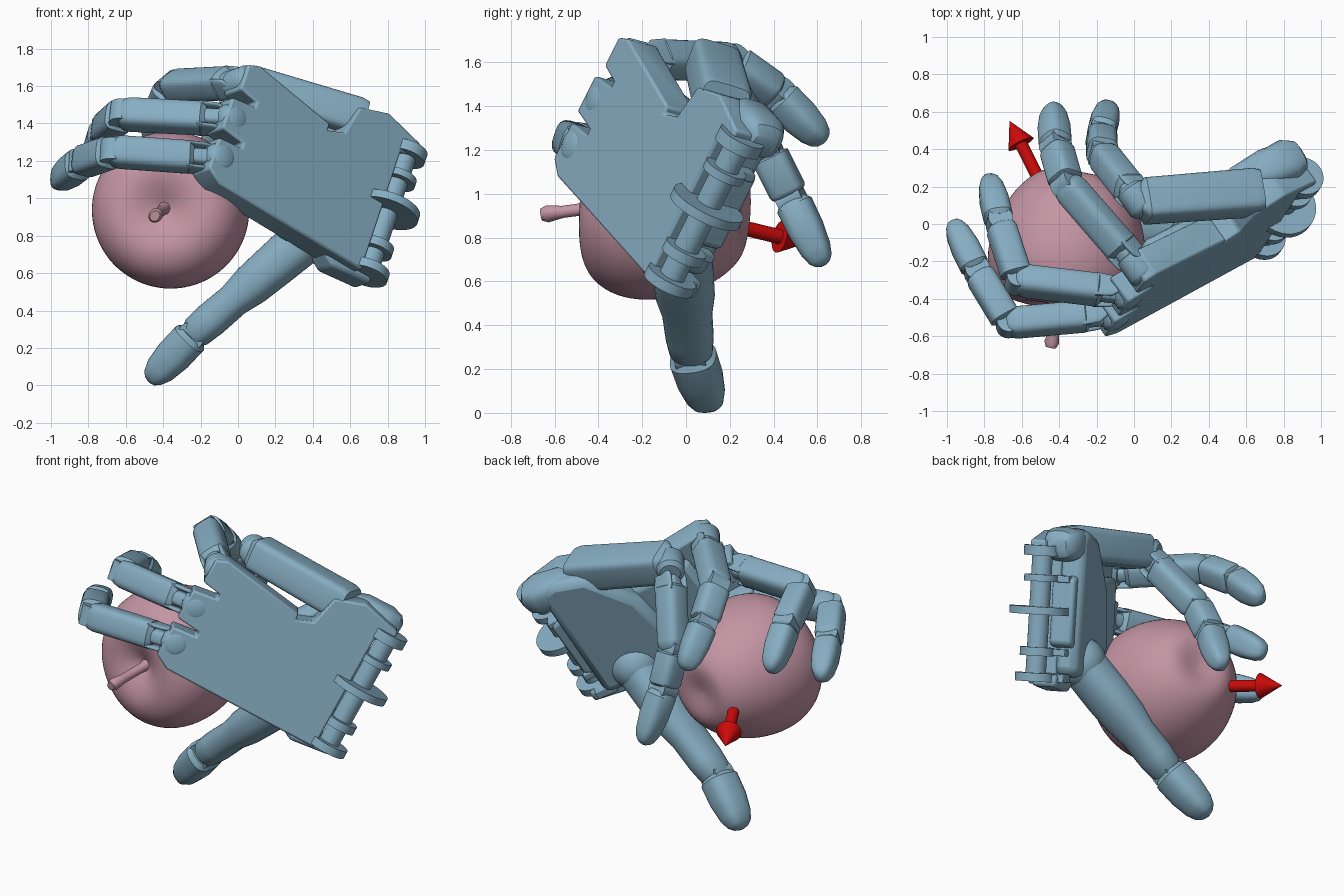
import bpy, bmesh
from math import sin, cos, pi, radians
from mathutils import Vector as V


def material(name, rgb):
    m = bpy.data.materials.new(name)
    m.diffuse_color = (*rgb, 1)
    return m


BLUE = material("hand_blue", (0.24, 0.42, 0.54))
PINK = material("apple_pink", (0.55, 0.30, 0.37))
RED = material("arrow_red", (0.6, 0.003, 0.003))


def finish(name, bm, mat):
    bmesh.ops.recalc_face_normals(bm, faces=bm.faces)
    me = bpy.data.meshes.new(name)
    bm.to_mesh(me)
    bm.free()
    ob = bpy.data.objects.new(name, me)
    bpy.context.collection.objects.link(ob)
    me.materials.append(mat)
    return ob


def loft(name, p, q, stations, side=None, power=1.0, mat=BLUE, n=28):
    """Rings (t, half width, half height) along the line p-q; power < 1 squares the section."""
    p, q = V(p), V(q)
    d = (q - p).normalized()
    side = V(side) if side else d.orthogonal()
    w = (side - d * side.dot(d)).normalized()
    h = d.cross(w)
    bm = bmesh.new()
    rings = []
    for t, rw, rh in stations:
        ring = []
        for i in range(n):
            c, s = cos(2 * pi * i / n), sin(2 * pi * i / n)
            x = abs(c) ** power * (1 if c >= 0 else -1)
            y = abs(s) ** power * (1 if s >= 0 else -1)
            ring.append(bm.verts.new(p.lerp(q, t) + w * x * rw + h * y * rh))
        rings.append(ring)
    for a, b in zip(rings, rings[1:]):
        for i in range(n):
            j = (i + 1) % n
            bm.faces.new((a[i], a[j], b[j], b[i]))
    bm.faces.new(rings[0])
    bm.faces.new(rings[-1])
    return finish(name, bm, mat)


def cylinder(name, p, q, r, mat=BLUE):
    return loft(name, p, q, [(0, r, r), (1, r, r)], mat=mat, n=32)


# Hand frame: a toward the fingers, b across the palm, c out of the back of the hand
WRIST = V((0.76, 0.07, 1.0))
U = V((0.285, 0.43, 0.857)).normalized()
F = V((-0.79, -0.445, 0.425))
F = (F - U * F.dot(U)).normalized()
N = U.cross(F)


def P(a, b, c):
    return WRIST + F * a + U * b + N * c


def slab(name, outline, c0, c1, bevel=0.02):
    bm = bmesh.new()
    face = bm.faces.new([bm.verts.new(P(a, b, c0)) for a, b in outline])
    ext = bmesh.ops.extrude_face_region(bm, geom=[face])["geom"]
    bmesh.ops.translate(bm, vec=N * (c1 - c0), verts=[g for g in ext if isinstance(g, bmesh.types.BMVert)])
    ob = finish(name, bm, BLUE)
    mod = ob.modifiers.new("bevel", "BEVEL")
    mod.width, mod.segments = bevel, 2
    return ob


# Palm plate with slots between the knuckles and a notch for the folding side bar
slab("palm_back", [(0, -0.40), (0.0, -0.46), (0.98, -0.46), (1.07, -0.41), (1.07, -0.22), (0.92, -0.205),
                   (0.92, -0.175), (1.07, -0.16), (1.07, 0.03), (0.92, 0.05), (0.92, 0.08), (1.04, 0.10),
                   (1.04, 0.25), (0.97, 0.28), (0.46, 0.20), (0.46, 0.16), (0.36, 0.20), (0.32, 0.38),
                   (0.14, 0.44), (-0.1, 0.38), (-0.1, 0.30), (0, 0.28)], 0.06, -0.11, 0.012)
slab("palm_heel", [(0.0, -0.40), (0.38, -0.44), (0.56, -0.25), (0.5, 0.12), (0.30, 0.40), (0.1, 0.46), (0.0, 0.42)],
     -0.08, -0.24, 0.05)
slab("palm_pad", [(0.4, -0.41), (0.88, -0.38), (0.86, 0.18), (0.4, 0.15)], -0.08, -0.17, 0.04)

# Wrist hinge: one pin with lugs and a large centre disc
PIN_A, PIN_C = -0.07, -0.01
cylinder("wrist_pin", P(PIN_A, -0.43, PIN_C), P(PIN_A, 0.33, PIN_C), 0.06)
for b, r, t in [(0.32, 0.11, 0.06), (0.16, 0.10, 0.04), (-0.03, 0.175, 0.045), (-0.27, 0.10, 0.05), (-0.42, 0.12, 0.05)]:
    cylinder("wrist_disc", P(PIN_A, b - t / 2, PIN_C), P(PIN_A, b + t / 2, PIN_C), r)
for b0, b1 in [(0.29, 0.35), (0.14, 0.18), (-0.29, -0.25), (-0.445, -0.395)]:
    slab("wrist_lug", [(PIN_A, b0), (0.06, b0), (0.06, b1), (PIN_A, b1)], 0.04, -0.18, 0.005)
slab("wrist_block", [(-0.05, -0.22), (0.05, -0.26), (0.05, 0.20), (-0.05, 0.16)], -0.07, -0.21, 0.02)
slab("wrist_flange", [(-0.11, -0.40), (-0.11, -0.47), (0.14, -0.50), (0.22, -0.45), (0.2, -0.38)], 0.0, -0.15, 0.02)

# Folding bar that carries the little finger
BAR_A, BAR_B = V((0.02, 0.12, 1.61)), V((0.67, 0.17, 1.41))
loft("side_bar", BAR_A, BAR_B, [(0, 0.07, 0.07), (0.06, 0.115, 0.10), (0.94, 0.12, 0.105), (1, 0.11, 0.095)],
     side=(0, 1, -0.35), power=0.4)
loft("side_bar_mount", P(-0.12, 0.36, -0.11), P(0.2, 0.37, -0.14),
     [(0, 0.04, 0.06), (0.08, 0.08, 0.09), (0.3, 0.10, 0.12), (0.8, 0.09, 0.10), (1, 0.06, 0.06)], side=U, power=0.7)

# Profiles shared by the finger links
LINK = [(0, 0.06, 0.055), (0.06, 0.084, 0.08), (0.9, 0.084, 0.08), (0.98, 0.077, 0.072), (1.03, 0.06, 0.055)]
TIP = [(0, 0.065, 0.06), (0.08, 0.084, 0.078), (0.45, 0.082, 0.078), (0.75, 0.07, 0.066),
       (0.9, 0.055, 0.048), (0.97, 0.036, 0.03), (1, 0.012, 0.01)]


def finger(name, pts):
    k, p, d, tip = [V(x) for x in pts]
    side = (p - k).cross(tip - p).normalized()
    u = (p - k).normalized()
    loft(name + "_knuckle", k - N * 0.1, k + N * 0.075, [(0, 0.06, 0.06), (0.12, 0.085, 0.085), (0.8, 0.085, 0.085),
                                                        (0.93, 0.07, 0.07), (1, 0.045, 0.045)])
    loft(name + "_neck", k, k + u * 0.2, [(0, 0.045, 0.06), (1, 0.045, 0.06)], side, 0.6)
    loft(name + "_proximal", k + u * 0.13, p, LINK, side, 0.6)
    for s in (-1, 1):
        c = k + u * 0.09 + side * s * 0.065
        loft(name + "_fork", c - u * 0.05, c + u * 0.08, [(0, 0.014, 0.03), (0.3, 0.014, 0.06), (1, 0.014, 0.07)], side, 0.7)
    for j in (p, d):
        cylinder(name + "_joint", j - side * 0.06, j + side * 0.06, 0.066)
    m = (d - p).normalized()
    loft(name + "_middle", p + m * 0.025, d - m * 0.02, LINK, side, 0.6)
    e = (tip - d).normalized()
    loft(name + "_tip", d + e * 0.01, tip + e * 0.02, TIP, side, 0.7)


finger("index_finger", [(-0.11, -0.48, 1.21), (-0.67, -0.53, 1.25), (-0.84, -0.25, 1.19), (-0.965, 0.0, 1.09)])
finger("middle_finger", [(-0.04, -0.37, 1.42), (-0.62, -0.30, 1.45), (-0.72, 0.01, 1.36), (-0.775, 0.24, 1.18)])
finger("ring_finger", [(0.03, -0.24, 1.62), (-0.36, 0.21, 1.60), (-0.42, 0.42, 1.45), (-0.435, 0.62, 1.25)])
finger("little_finger", [(0.03, 0.12, 1.60), (-0.17, 0.37, 1.2), (-0.175, 0.48, 0.98), (-0.14, 0.62, 0.69)])

# Thumb
T0, T1, T2 = V((0.38, -0.03, 0.80)), V((-0.24, 0.025, 0.27)), V((-0.475, 0.11, 0.02))
BALL = [(0.5 - 0.5 * cos(pi * i / 14), 0.15 * sin(pi * i / 14) + 0.001, 0.15 * sin(pi * i / 14) + 0.001) for i in range(15)]
loft("thumb_base", T0 - F * 0.15, T0 + F * 0.15, BALL)
thumb_side = V((0.2, 1, 0.1)).normalized()
loft("thumb_proximal", T0, T1, [(0, 0.13, 0.13), (0.3, 0.14, 0.12), (0.5, 0.135, 0.112), (0.65, 0.115, 0.092),
                                (0.85, 0.11, 0.095), (0.97, 0.10, 0.088), (1.04, 0.06, 0.06)], thumb_side, 0.85)
cylinder("thumb_joint", T1 - thumb_side * 0.07, T1 + thumb_side * 0.07, 0.075)
loft("thumb_tip", T1, T2, [(t, w * 1.3, h * 1.25) for t, w, h in TIP], thumb_side, 0.75)

# Apple, turned around its tilted stem axis
CORE, STEM = V((-0.345, -0.09, 0.93)), V((-0.14, -0.8, 0.06)).normalized()
PROFILE = [(0.005, -0.345), (0.05, -0.35), (0.14, -0.37), (0.22, -0.352), (0.32, -0.25), (0.395, -0.1), (0.428, 0.06),
           (0.418, 0.2), (0.355, 0.315), (0.25, 0.37), (0.15, 0.358), (0.06, 0.31), (0.005, 0.28)]
apple = loft("apple", CORE, CORE + STEM, [(h, r, r) for r, h in PROFILE], mat=PINK, n=32)
mod = apple.modifiers.new("smooth", "SUBSURF")
mod.levels = mod.render_levels = 2
stem_tip = V((-0.445, -0.66, 0.905))
loft("apple_stem", CORE + STEM * 0.25, stem_tip, [(0, 0.045, 0.045), (0.2, 0.028, 0.028), (0.7, 0.028, 0.028),
                                                 (0.92, 0.042, 0.036), (1, 0.03, 0.025)], mat=PINK)

# Red arrow through the apple
tip = V((-0.665, 0.55, 0.775))
base = tip + (CORE - tip).normalized() * 0.14
cylinder("arrow_shaft", CORE, base, 0.034, RED)
loft("arrow_head", base, tip, [(0, 0.075, 0.075), (1, 0.001, 0.001)], mat=RED)

# Smooth shading that keeps sharp edges
for ob in bpy.context.collection.objects:
    ob.select_set(True)
    bpy.context.view_layer.objects.active = ob
bpy.ops.object.shade_smooth_by_angle(angle=radians(35))
